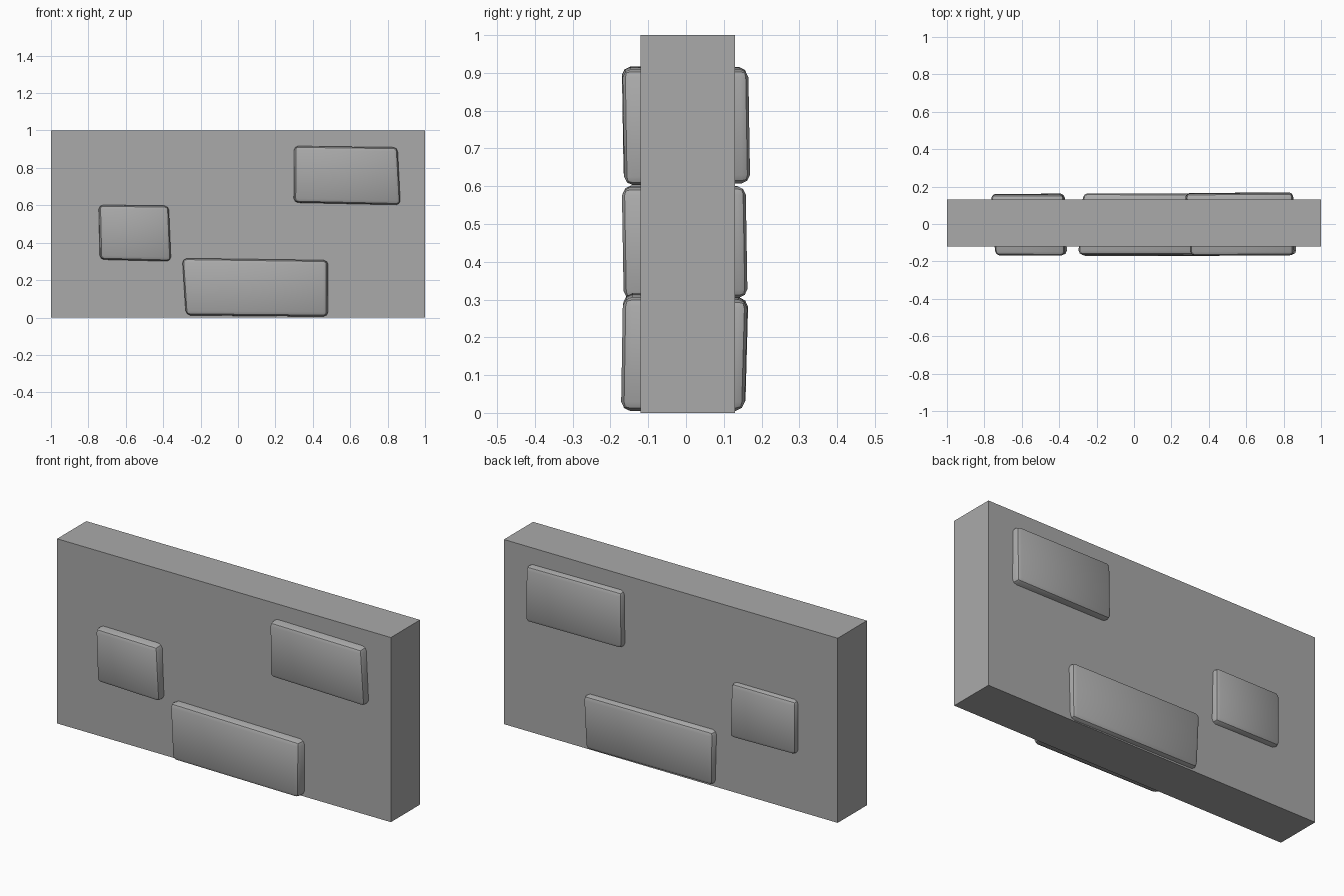
import bpy
import bmesh

cube = bpy.data.objects.get("Cube")
if cube:
    bpy.data.objects.remove(cube, do_unlink=True)

# One stone colour for everything
GREY = (0.4, 0.4, 0.4, 1.0)
stone = bpy.data.materials.new("grey stone")
stone.use_nodes = True
stone.diffuse_color = GREY
bsdf = next(n for n in stone.node_tree.nodes if n.type == 'BSDF_PRINCIPLED')
bsdf.inputs["Base Color"].default_value = GREY


def block(name, front, back, y_front, y_back, chamfer=0.0):
    """Join a front and a back quad (x, z corners, anticlockwise) into a block."""
    bm = bmesh.new()
    f = [bm.verts.new((x, y, z)) for (x, z), y in zip(front, y_front)]
    b = [bm.verts.new((x, y, z)) for (x, z), y in zip(back, y_back)]
    bm.faces.new(f)
    bm.faces.new(b[::-1])
    for i in range(4):
        j = (i + 1) % 4
        bm.faces.new((f[j], f[i], b[i], b[j]))
    if chamfer:
        bmesh.ops.bevel(bm, geom=bm.edges[:], offset=chamfer, segments=2,
                        profile=0.45, affect='EDGES')
    bmesh.ops.recalc_face_normals(bm, faces=bm.faces)
    mesh = bpy.data.meshes.new(name)
    bm.to_mesh(mesh)
    bm.free()
    mesh.materials.append(stone)
    obj = bpy.data.objects.new(name, mesh)
    bpy.context.collection.objects.link(obj)
    if chamfer:
        bpy.ops.object.select_all(action='DESELECT')
        obj.select_set(True)
        bpy.context.view_layer.objects.active = obj
        bpy.ops.object.shade_smooth_by_angle(angle=0.5)
    return obj


# Plain wall slab
slab = [(-1, 0), (1, 0), (1, 1), (-1, 1)]
block("wall", slab, slab, [-0.12] * 4, [0.13] * 4)

# Worn bricks that pass through the wall and stand proud on both sides
block("small_brick",
      [(-0.735, 0.31), (-0.357, 0.3), (-0.37, 0.597), (-0.742, 0.602)],
      [(-0.765, 0.31), (-0.37, 0.305), (-0.375, 0.6), (-0.765, 0.6)],
      [-0.163, -0.165, -0.17, -0.168], [0.16, 0.163, 0.158, 0.158], 0.022)
block("long_brick",
      [(-0.28, 0.012), (0.478, 0.005), (0.478, 0.307), (-0.3, 0.318)],
      [(-0.265, 0.01), (0.5, 0.005), (0.51, 0.3), (-0.272, 0.305)],
      [-0.172, -0.172, -0.167, -0.165], [0.157, 0.155, 0.163, 0.165], 0.024)
block("upper_brick",
      [(0.302, 0.615), (0.87, 0.602), (0.853, 0.91), (0.303, 0.917)],
      [(0.272, 0.61), (0.85, 0.608), (0.85, 0.91), (0.275, 0.915)],
      [-0.165, -0.163, -0.168, -0.17], [0.165, 0.17, 0.165, 0.163], 0.022)
